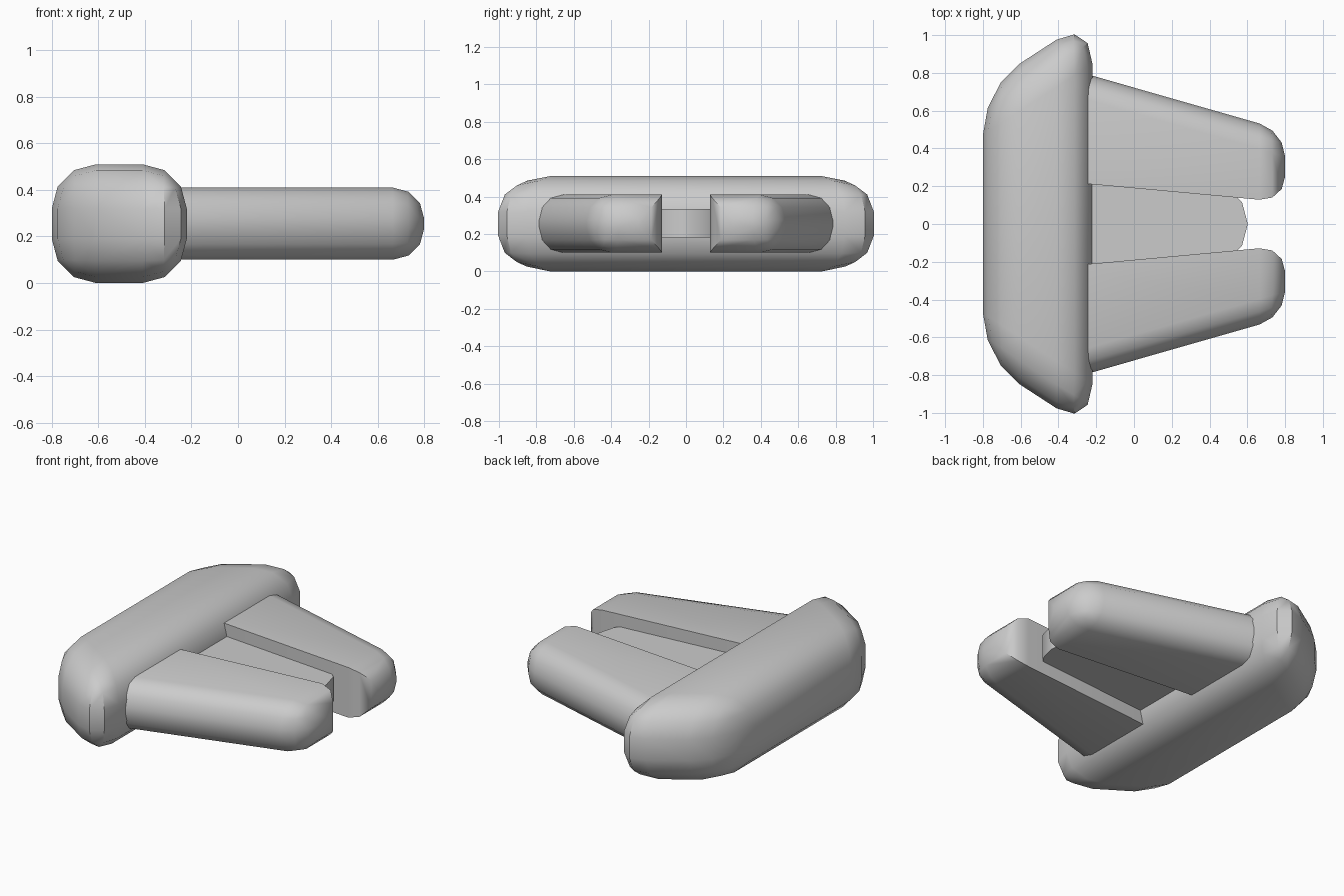
import bpy
import bmesh
from mathutils import Vector

old = bpy.data.objects.get("Cube")
if old:
    bpy.data.objects.remove(old, do_unlink=True)

grey = bpy.data.materials.new("light_grey")
grey.use_nodes = True
grey.diffuse_color = (0.6, 0.6, 0.6, 1)
grey.node_tree.nodes["Principled BSDF"].inputs["Base Color"].default_value = (0.6, 0.6, 0.6, 1)


def rounded_box(name, low, high, radius, edge_rule, reshape, angle=0.7):
    """Box with chosen edges rounded, then every vertex passed through reshape."""
    low, high = Vector(low), Vector(high)
    size, mid = high - low, (low + high) / 2
    bm = bmesh.new()
    bmesh.ops.create_cube(bm, size=1)
    for v in bm.verts:
        v.co = Vector([v.co[i] * size[i] + mid[i] for i in range(3)])
    edges = [e for e in bm.edges if edge_rule(
        (e.verts[0].co + e.verts[1].co) / 2 - mid,
        (e.verts[1].co - e.verts[0].co).normalized())]
    bmesh.ops.bevel(bm, geom=edges, offset=radius, segments=3, profile=0.5,
                    affect='EDGES', clamp_overlap=False)
    for v in bm.verts:
        v.co = reshape(v.co)
    bmesh.ops.recalc_face_normals(bm, faces=bm.faces)
    mesh = bpy.data.meshes.new(name)
    bm.to_mesh(mesh)
    bm.free()
    mesh.materials.append(grey)
    obj = bpy.data.objects.new(name, mesh)
    bpy.context.collection.objects.link(obj)
    bpy.ops.object.select_all(action='DESELECT')
    obj.select_set(True)
    bpy.context.view_layer.objects.active = obj
    bpy.ops.object.shade_smooth_by_angle(angle=angle)
    return obj


# Body: fully rounded bar whose ends flare towards the prongs
def flare_body(co):
    side = 1 if co.y > 0 else -1
    return Vector((co.x, co.y * 1.32 + side * 0.65 * (co.x + 0.51), co.z))


rounded_box("body", (-0.8, -0.69, 0), (-0.22, 0.69, 0.51), 0.19,
            lambda mid, direction: True, flare_body)


# Prongs: tapered bars, rounded outside and at the tip, crisp on the inside
def prong_edges(mid, direction):
    along = abs(direction.x) > 0.9
    return mid.y > 0.1 if along else mid.x > 0.1


def make_prong(name, side):
    def taper(co):
        inner = 0.21 - 0.092 * (co.x + 0.22)
        outer = 0.785 - 0.286 * (co.x + 0.22)
        y = outer - (0.25 - co.y) if co.y > 0 else inner + co.y + 0.25
        return Vector((co.x, side * y, co.z))
    rounded_box(name, (-0.42, -0.25, 0.1), (0.8, 0.25, 0.41), 0.135, prong_edges, taper)


make_prong("left_prong", 1)
make_prong("right_prong", -1)

# Tongue: flat plate between the prongs with a rounded front end
rounded_box("tongue", (-0.4, -0.22, 0.18), (0.6, 0.22, 0.333), 0.21,
            lambda mid, direction: abs(direction.z) > 0.9 and mid.x > 0,
            lambda co: co)
